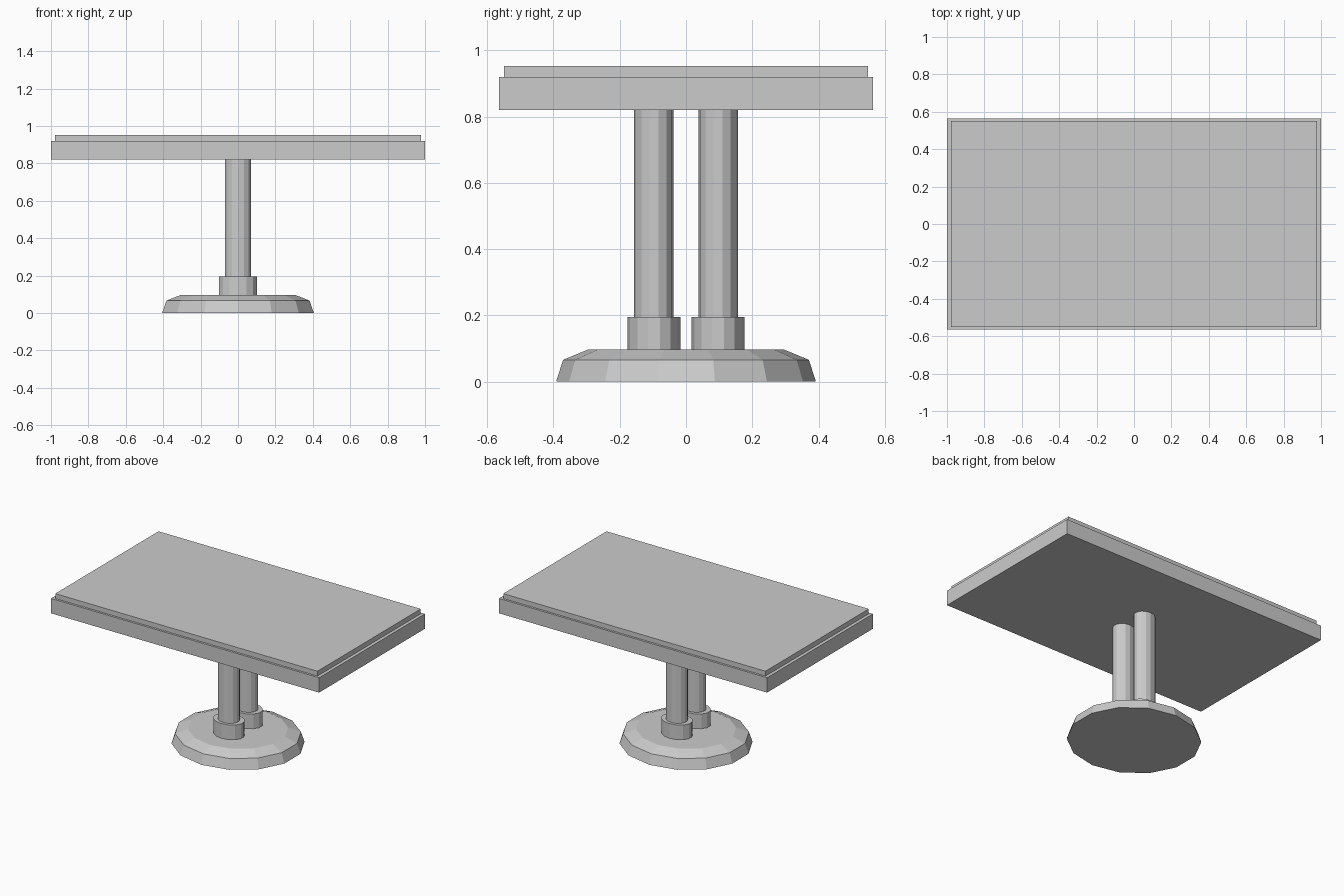
import bpy
from math import cos, sin, tau

if "Cube" in bpy.data.objects:
    bpy.data.objects.remove(bpy.data.objects["Cube"], do_unlink=True)

# Single plain grey material
grey = bpy.data.materials.new("plain_grey")
grey.use_nodes = True
grey.diffuse_color = (0.6, 0.6, 0.6, 1)
grey.node_tree.nodes["Principled BSDF"].inputs["Base Color"].default_value = (0.6, 0.6, 0.6, 1)

SIDES = 14


def add_mesh(name, verts, faces):
    mesh = bpy.data.meshes.new(name)
    mesh.from_pydata(verts, [], faces)
    mesh.materials.append(grey)
    obj = bpy.data.objects.new(name, mesh)
    bpy.context.collection.objects.link(obj)
    return obj


def stack_rings(name, rings, y=0.0):
    """Closed faceted solid from (x radius, y radius, height) rings, bottom up."""
    n = SIDES
    verts = [(rx * sin(tau * i / n), y - ry * cos(tau * i / n), z)
             for rx, ry, z in rings for i in range(n)]
    faces = [list(reversed(range(n)))]
    for r in range(len(rings) - 1):
        for i in range(n):
            j = (i + 1) % n
            faces.append([r * n + i, r * n + j, (r + 1) * n + j, (r + 1) * n + i])
    top = (len(rings) - 1) * n
    faces.append(list(range(top, top + n)))
    return add_mesh(name, verts, faces)


def slab(name, hx, hy, bottom, top):
    bpy.ops.mesh.primitive_cube_add(size=2, location=(0, 0, (bottom + top) / 2))
    obj = bpy.context.object
    obj.name = name
    obj.scale = (hx, hy, (top - bottom) / 2)
    bpy.ops.object.transform_apply(location=False, rotation=False, scale=True)
    obj.data.materials.append(grey)


# Foot with sloped rim and bevelled top
stack_rings("base", [(0.416, 0.392, 0), (0.393, 0.371, 0.066), (0.313, 0.296, 0.097)])

# Twin columns with collars
for side, y in (("front", -0.097), ("back", 0.097)):
    stack_rings(side + "_collar", [(0.104, 0.08, 0.097), (0.104, 0.08, 0.196)], y)
    stack_rings(side + "_column", [(0.071, 0.06, 0.196), (0.071, 0.06, 0.82)], y)

# Table top: thick frame and slightly smaller upper panel
slab("table_frame", 1.0, 0.564, 0.82, 0.92)
slab("table_panel", 0.978, 0.55, 0.92, 0.953)
